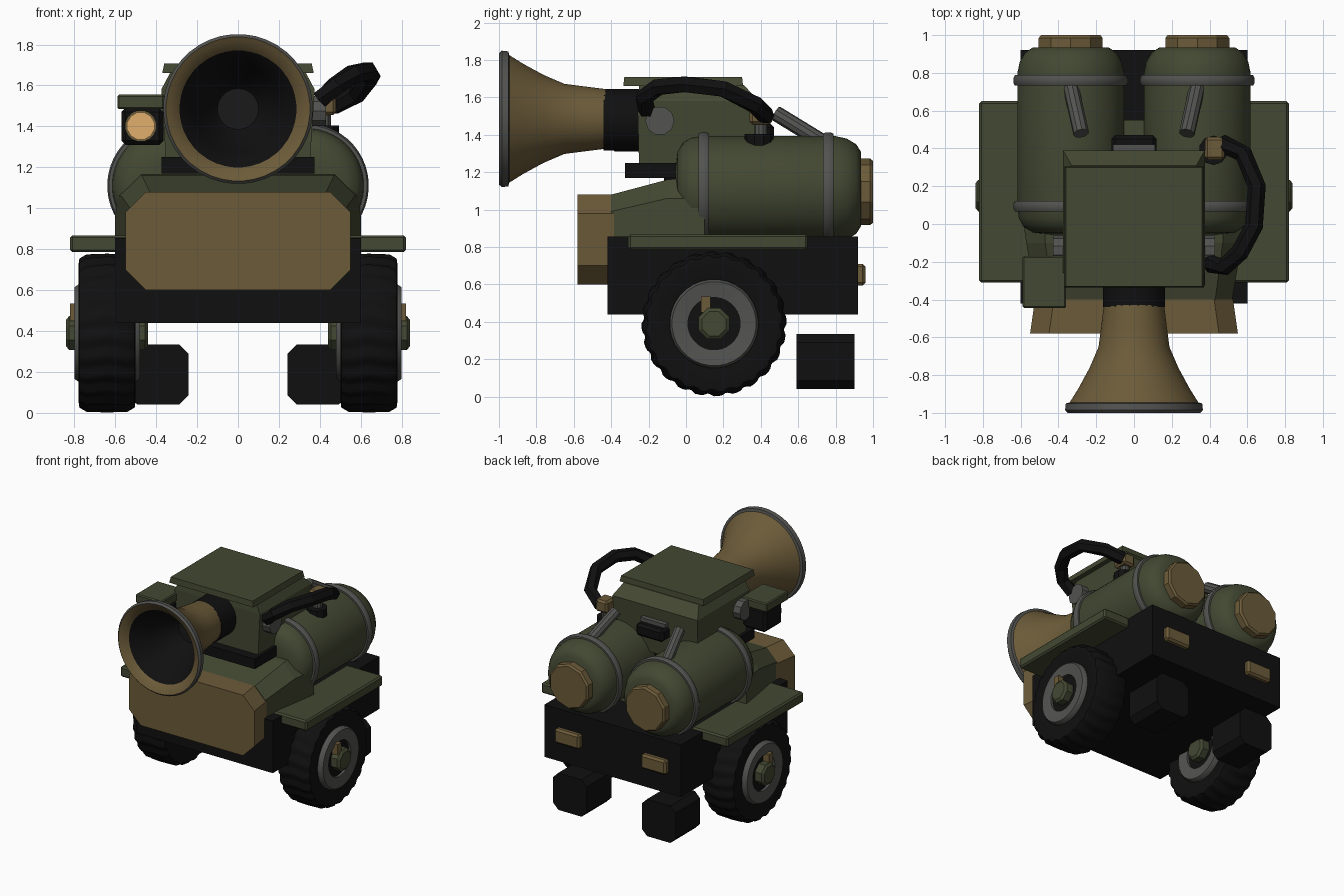
import bpy, bmesh, math
from mathutils import Vector, Matrix

if "Cube" in bpy.data.objects:
    bpy.data.objects.remove(bpy.data.objects["Cube"])

def mat(name, c):
    m = bpy.data.materials.new(name)
    m.diffuse_color = (*c, 1)
    m.use_nodes = True
    m.node_tree.nodes["Principled BSDF"].inputs["Base Color"].default_value = m.diffuse_color
    return m

OLIVE = mat("olive", (0.056, 0.065, 0.032))
TAN = mat("tan", (0.15, 0.105, 0.041))
GREY = mat("grey", (0.085, 0.085, 0.08))
BLACK = mat("black", (0.005, 0.005, 0.005))
SOOT = mat("soot", (0.010, 0.010, 0.010))
LENS = mat("lens", (0.75, 0.42, 0.15))

def finish(name, bm, mats, smooth=False, bevel=0):
    bmesh.ops.recalc_face_normals(bm, faces=bm.faces)
    me = bpy.data.meshes.new(name)
    bm.to_mesh(me)
    bm.free()
    for m in mats:
        me.materials.append(m)
    ob = bpy.data.objects.new(name, me)
    bpy.context.collection.objects.link(ob)
    if bevel:
        b = ob.modifiers.new("bevel", 'BEVEL')
        b.width, b.segments = bevel, 1
    if smooth:
        bpy.ops.object.select_all(action='DESELECT')
        ob.select_set(True)
        bpy.context.view_layer.objects.active = ob
        bpy.ops.object.shade_smooth_by_angle(angle=math.radians(35))
    return ob

def loft(name, rings, m, bevel=0):
    """Skin a list of equal-length point rings and cap both ends."""
    bm = bmesh.new()
    vs = [[bm.verts.new(p) for p in r] for r in rings]
    n = len(vs[0])
    for a, b in zip(vs, vs[1:]):
        for i in range(n):
            j = (i + 1) % n
            bm.faces.new((a[i], a[j], b[j], b[i]))
    bm.faces.new(vs[0])
    bm.faces.new(vs[-1])
    return finish(name, bm, [m], bevel=bevel)

def rect_z(z, x0, x1, y0, y1):
    return [(x0, y0, z), (x1, y0, z), (x1, y1, z), (x0, y1, z)]

def box(name, x, y, z, m, bevel=0):
    return loft(name, [rect_z(z[0], *x, *y), rect_z(z[1], *x, *y)], m, bevel)

def oct_y(y, cx, cz, hx, hz, cut):
    """Rectangle with cut corners in the xz plane."""
    return [(cx + sx, y, cz + sz) for sx, sz in (
        (-hx + cut, -hz), (hx - cut, -hz), (hx, -hz + cut), (hx, hz - cut),
        (hx - cut, hz), (-hx + cut, hz), (-hx, hz - cut), (-hx, -hz + cut))]

def lathe(name, profile, origin, axis, mats, segs=40, closed=False, pick=None, smooth=True):
    """Spin (radius, distance) points about an axis; pick gives a slot per band."""
    rot = Vector((0, 0, 1)).rotation_difference(Vector(axis)).to_matrix()
    o = Vector(origin)
    bm = bmesh.new()
    rings = []
    for r, t in profile:
        rings.append([bm.verts.new(o + rot @ Vector((
            r * math.cos(math.tau * (i + .5) / segs),
            r * math.sin(math.tau * (i + .5) / segs), t))) for i in range(segs)])
    k = len(rings)
    for b in range(k if closed else k - 1):
        p, q = rings[b], rings[(b + 1) % k]
        for i in range(segs):
            j = (i + 1) % segs
            bm.faces.new((p[i], p[j], q[j], q[i])).material_index = pick(b) if pick else 0
    if not closed:
        bm.faces.new(rings[0]).material_index = pick(0) if pick else 0
        bm.faces.new(rings[-1]).material_index = pick(k - 1) if pick else 0
    return finish(name, bm, mats, smooth)

def rod(name, a, b, r, m, segs=12, smooth=True):
    d = Vector(b) - Vector(a)
    return lathe(name, [(r, 0), (r, d.length)], a, d.normalized(), [m], segs, smooth=smooth)

# Chassis and front hull
box("chassis", (-.6, .6), (-.42, .92), (.44, .855), BLACK)
loft("front_hull", [oct_y(-.4, 0, .84, .52, .24, .09), oct_y(-.1, 0, .93, .57, .23, .1),
                    oct_y(.1, 0, .95, .6, .23, .12)], OLIVE)
box("tank_bed", (-.25, .25), (0, .55), (.8, 1.12), OLIVE)

# Front bumper
loft("bumper", [oct_y(-.58, 0, .84, .55, .24, .1), oct_y(-.37, 0, .84, .52, .24, .1)], TAN)

def tread_wheel(side):
    # Tyre with alternating tread lugs
    cx, cy, cz = side * .64, .15, .39
    tyre = [(.23, -.12), (.33, -.14), (.365, -.135), (.385, -.1),
            (.388, 0), (.385, .1), (.365, .135), (.33, .14), (.23, .12)]
    segs = 96
    bm = bmesh.new()
    rings = []
    for k, (r, t) in enumerate(tyre):
        ring = []
        for i in range(segs):
            rr = r - (.012 if r > .36 and i % 4 > 1 else 0)
            a = math.tau * i / segs + abs(t) * .5
            ring.append(bm.verts.new((cx + t, cy + rr * math.cos(a), cz + rr * math.sin(a))))
        rings.append(ring)
    for k in range(len(rings)):
        p, q = rings[k], rings[(k + 1) % len(rings)]
        for i in range(segs):
            j = (i + 1) % segs
            bm.faces.new((p[i], p[j], q[j], q[i]))
    finish("tyre", bm, [BLACK], True)
    c = (cx, cy, cz)
    lathe("rim", [(.14, -.15), (.225, -.16), (.238, -.14), (.238, .14), (.225, .16), (.14, .15)],
          c, (1, 0, 0), [GREY], 32, closed=True)
    lathe("rim_core", [(.145, -.13), (.145, .13)], c, (1, 0, 0), [BLACK], 24)
    lathe("hub", [(.07, -.2), (.09, -.185), (.09, .185), (.07, .2)], c, (1, 0, 0),
          [OLIVE], 8, smooth=False)
    for t in (-.15, .15):
        box("hub_lug", (cx + t - .03, cx + t + .03), (.08, .13), (.45, .535), TAN)

for s in (-1, 1):
    tread_wheel(s)
    # Rear roller blocks
    loft("rear_roller", [oct_y(.59, s * .39, .187, .147, .147, .045),
                         oct_y(.9, s * .39, .187, .147, .147, .045)], BLACK)
    # Fender plate
    box("fender", sorted((s * .5, s * .82)), (-.31, .65), (.785, .868), OLIVE, .012)
    # Tail lamp
    box("tail_lamp", sorted((s * .27, s * .49)), (.9, .96), (.595, .71), TAN, .015)
    # Tank with bands and end cap
    o = (s * .335, 0, 1.11)
    tank = [(.12, -.055), (.2, -.045), (.25, -.015), (.275, .03), (.283, .09),
            (.283, .8), (.27, .86), (.24, .91), (.2, .935)]
    lathe("tank", tank, o, (0, 1, 0), [OLIVE], 48)
    for y in (.095, .76):
        lathe("tank_band", [(.27, y - .028), (.296, y - .028), (.304, y - .012),
                            (.304, y + .012), (.296, y + .028), (.27, y + .028)],
              o, (0, 1, 0), [GREY], 48, closed=True)
    lathe("tank_cap", [(.178, .9), (.178, .985), (.165, 1.0)], (s * .335, 0, 1.095),
          (0, 1, 0), [TAN], 10, smooth=False)
    # Exhaust pipe
    rod("exhaust_pipe", (s * .34, .75, 1.35), (s * .28, .48, 1.515), .042, GREY, 10)
    # Turret pivot
    rod("turret_pivot", (s * .33, -.14, 1.475), (s * .43, -.14, 1.475), .078, GREY, 10)

# Turret base, body and roof
box("turret_base", (-.375, .375), (-.325, .1), (1.17, 1.25), BLACK)
rod("turret_post", (0, .1, 1.0), (0, .1, 1.22), .22, BLACK, 24)
loft("turret_body", [rect_z(1.205, -.35, .35, -.25, .36), rect_z(1.58, -.375, .375, -.26, .39),
                     rect_z(1.665, -.33, .33, -.25, .31)], OLIVE)
loft("turret_roof", [rect_z(1.662, -.37, .37, -.335, .305),
                     rect_z(1.708, -.36, .36, -.33, .3)], OLIVE)
box("rear_vent", (-.12, .12), (.36, .47), (1.36, 1.46), BLACK, .02)
box("rear_vent_trim", (-.11, .11), (.36, .42), (1.46, 1.49), GREY)

# Horn: flared tan bell with grey rim and dark throat
bell = [(.1, -.45), (.16, -.43), (.175, -.55), (.188, -.65), (.235, -.76), (.295, -.87),
        (.342, -.945), (.362, -.95), (.366, -.985), (.352, -1.0), (.335, -.99), (.286, -.96),
        (.21, -.8), (.12, -.62), (.1, -.6)]
lathe("horn", bell, (0, 0, 1.485), (0, 1, 0), [TAN, GREY, BLACK, SOOT], 40,
      pick=lambda b: 3 if b >= 14 else 2 if b >= 11 else 1 if 6 <= b <= 8 else 0)
rod("horn_neck", (0, -.44, 1.48), (0, -.24, 1.48), .165, BLACK, 24)

# Head lamp with hood
box("lamp_housing", (-.57, -.365), (-.4, -.18), (1.31, 1.49), BLACK, .02)
rod("lamp_bezel", (-.475, -.41, 1.402), (-.475, -.38, 1.402), .078, TAN, 16)
rod("lamp_lens", (-.475, -.417, 1.402), (-.475, -.39, 1.402), .066, LENS, 12)
box("lamp_hood", (-.59, -.36), (-.445, -.17), (1.485, 1.555), OLIVE, .008)

# Hose looping from the turret side to the tank valve
path = [Vector(p) for p in ((.40, -.21, 1.53), (.48, -.225, 1.6), (.56, -.15, 1.655),
                            (.635, -.01, 1.67), (.65, .2, 1.645), (.58, .37, 1.56),
                            (.46, .43, 1.5))]
rings = []
for i, p in enumerate(path):
    d = (path[min(i + 1, 6)] - path[max(i - 1, 0)]).normalized()
    u = d.cross(Vector((0, 0, 1))).normalized()
    v = d.cross(u)
    rings.append([p + .048 * (u * math.cos(math.tau * k / 6) + v * math.sin(math.tau * k / 6))
                  for k in range(6)])
loft("hose", rings, BLACK)
box("hose_clamp", (.375, .48), (.34, .46), (1.455, 1.55), TAN, .015)
rod("tank_valve", (.42, .39, 1.32), (.42, .39, 1.405), .078, BLACK, 10)
rod("valve_stem", (.42, .4, 1.39), (.42, .4, 1.47), .035, GREY, 10)
